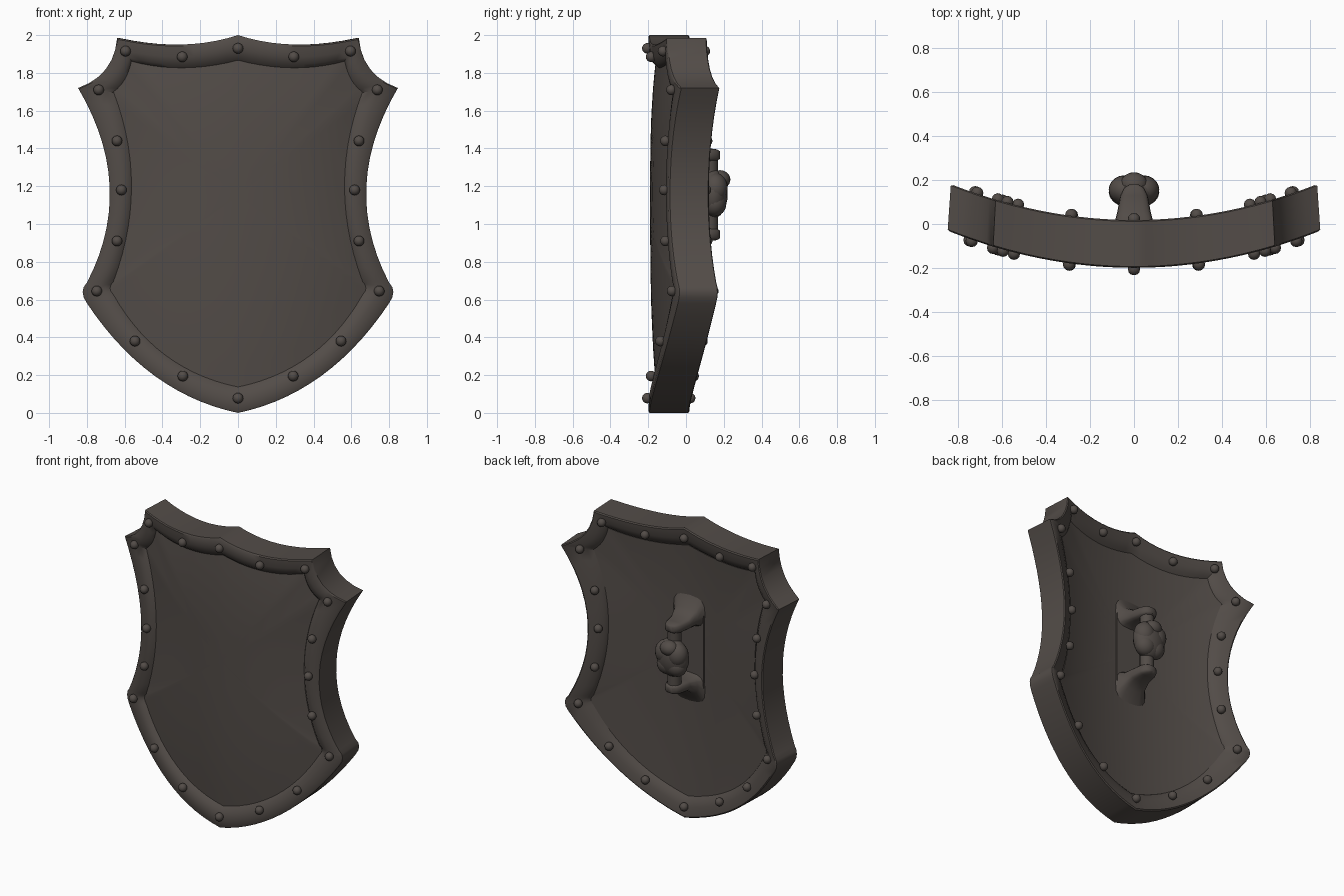
import bpy, bmesh, math
from mathutils import Vector

if "Cube" in bpy.data.objects:
    bpy.data.objects.remove(bpy.data.objects["Cube"])

iron = bpy.data.materials.new("dark brown iron")
iron.diffuse_color = (0.085, 0.072, 0.064, 1)
iron.use_nodes = True
iron.node_tree.nodes["Principled BSDF"].inputs["Base Color"].default_value = iron.diffuse_color


def curve(x, d, z, taper=.08):
    """Point at depth d on the sideways curve; the back is slightly narrower."""
    x *= 1 - taper * (d + .2)
    return (x, d + .235 * x * x, z)


def finish(bm, name, angle=40):
    bmesh.ops.recalc_face_normals(bm, faces=bm.faces)
    me = bpy.data.meshes.new(name)
    bm.to_mesh(me)
    bm.free()
    me.materials.append(iron)
    ob = bpy.data.objects.new(name, me)
    bpy.context.collection.objects.link(ob)
    bpy.context.view_layer.objects.active = ob
    ob.select_set(True)
    bpy.ops.object.shade_smooth_by_angle(angle=math.radians(angle))
    ob.select_set(False)
    return ob


def outline(arcs):
    """Closed mirrored outline from (start, middle, end) arcs of the right half."""
    pts = []
    for (a, m, b), n in zip(arcs, (10, 6, 14, 4, 14)):
        a, m, b = Vector(a), Vector(m), Vector(b)
        for i in range(n):
            t = i / n
            pts.append(a * (1 - t) * (1 - 2 * t) + m * 4 * t * (1 - t) + b * t * (2 * t - 1))
    pts.append(Vector(arcs[-1][2]))
    return pts + [Vector((-p.x, p.y)) for p in pts[-2:0:-1]]


def bridge(bm, a, b):
    n = len(a)
    for i in range(n):
        bm.faces.new((a[i], a[(i + 1) % n], b[(i + 1) % n], b[i]))


outer = outline([((0, 2), (.30, 1.95), (.64, 1.985)),
                 ((.64, 1.985), (.70, 1.82), (.847, 1.72)),
                 ((.847, 1.72), (.68, 1.2), (.80, .69)),
                 ((.80, .69), (.823, .64), (.80, .58)),
                 ((.80, .58), (.44, .195), (0, 0))])
inner = outline([((0, 1.86), (.29, 1.82), (.562, 1.855)),
                 ((.562, 1.855), (.597, 1.76), (.655, 1.695)),
                 ((.655, 1.695), (.56, 1.2), (.655, .70)),
                 ((.655, .70), (.673, .665), (.655, .63)),
                 ((.655, .63), (.38, .31), (0, .145))])

# Rim: a rounded section (share of width inward, depth) swept round the outline
section = [(0, -.193), (.06, -.199), (.5, -.196), (.8, -.182), (1, -.152),
           (1, -.035), (.8, -.008), (.5, .012), (.06, .018), (0, .012)]
bm = bmesh.new()
loops = []
for t, d in section:
    ring = [o.lerp(i, t) for o, i in zip(outer, inner)]
    loops.append([bm.verts.new(curve(p.x, d, p.y)) for p in ring])
for k in range(len(loops)):
    bridge(bm, loops[k], loops[(k + 1) % len(loops)])
finish(bm, "rim")

# Panel: curved plate filling the rim, bulging slightly to the front
bm = bmesh.new()
mid = Vector((0, 1.15))
edges = []
for edge_d, mid_d in ((-.16, -.19), (-.025, -.04)):
    prev = None
    for s in (1.01, .92, .8, .6, .4, .2):
        d = mid_d + (edge_d - mid_d) * min(s, 1) ** 3
        ring = [mid + (p - mid) * s for p in inner]
        cur = [bm.verts.new(curve(p.x, d, p.y)) for p in ring]
        if prev:
            bridge(bm, prev, cur)
        else:
            edges.append(cur)
        prev = cur
    c = bm.verts.new((0, mid_d, mid.y))
    for i in range(len(prev)):
        bm.faces.new((prev[i], prev[(i + 1) % len(prev)], c))
bridge(bm, edges[0], edges[1])
finish(bm, "panel")

# Rivets on the front and back of the rim
spots = [(0, 1.93), (.295, 1.885), (.595, 1.915), (.737, 1.71), (.64, 1.44),
         (.617, 1.18), (.64, .91), (.747, .645), (.545, .38), (.292, .195), (0, .078)]
for side, depth in (("front", -.205), ("back", .022)):
    bm = bmesh.new()
    for x, z in spots:
        for sx in ((1, -1) if x else (1,)):
            new = bmesh.ops.create_uvsphere(bm, u_segments=12, v_segments=8, radius=.028)
            bmesh.ops.translate(bm, verts=new["verts"], vec=curve(sx * x, depth, z, .15))
    finish(bm, side + "_rivets", 60)

# Handle lugs: flared at the panel, narrowing to a rounded tip
HZ = 1.155
# depth, half width, near and far height from the handle middle
lug = [(-.07, .15, .14, .41), (-.035, .12, .16, .36), (0, .09, .175, .29),
       (.06, .075, .175, .25), (.13, .062, .175, .245), (.165, .045, .18, .24),
       (.18, .02, .19, .23)]
for name, s in (("upper_lug", 1), ("lower_lug", -1)):
    bm = bmesh.new()
    rings = []
    for y, w, z0, z1 in lug:
        zc, h = (z0 + z1) / 2, (z1 - z0) / 2
        ring = []
        for k in range(16):
            a = math.tau * k / 16
            c, q = math.cos(a), math.sin(a)
            ring.append(bm.verts.new((w * math.copysign(abs(c) ** .6, c), y,
                                      HZ + s * (zc + h * math.copysign(abs(q) ** .6, q)))))
        rings.append(ring)
    for a, b in zip(rings, rings[1:]):
        bridge(bm, a, b)
    bm.faces.new(rings[0])
    bm.faces.new(rings[-1])
    finish(bm, name, 50)

# Backing plate joining the two lugs
bm = bmesh.new()
new = bmesh.ops.create_cube(bm, size=1)
bmesh.ops.scale(bm, verts=new["verts"], vec=(.23, .04, .5))
bmesh.ops.translate(bm, verts=new["verts"], vec=(0, -.048, HZ))
finish(bm, "backing_plate")

# Grip bar between the lugs
bm = bmesh.new()
new = bmesh.ops.create_cone(bm, cap_ends=True, segments=16, radius1=.045, radius2=.045, depth=.44)
bmesh.ops.translate(bm, verts=new["verts"], vec=(0, .125, HZ))
finish(bm, "grip_bar")

# Padded grip: a barrel with shallow swellings, given as centre and radii
lumps = [((0, .145, 1.16), (.115, .076, .13)), ((0, .18, 1.235), (.062, .055, .05)),
         ((.045, .155, 1.19), (.07, .066, .08)), ((-.045, .155, 1.19), (.07, .066, .08)),
         ((.035, .152, 1.11), (.07, .062, .07)), ((-.035, .152, 1.11), (.07, .062, .07))]
bm = bmesh.new()
for centre, radii in lumps:
    new = bmesh.ops.create_uvsphere(bm, u_segments=20, v_segments=12, radius=1)
    bmesh.ops.scale(bm, verts=new["verts"], vec=radii)
    bmesh.ops.translate(bm, verts=new["verts"], vec=centre)
finish(bm, "padded_grip", 60)
